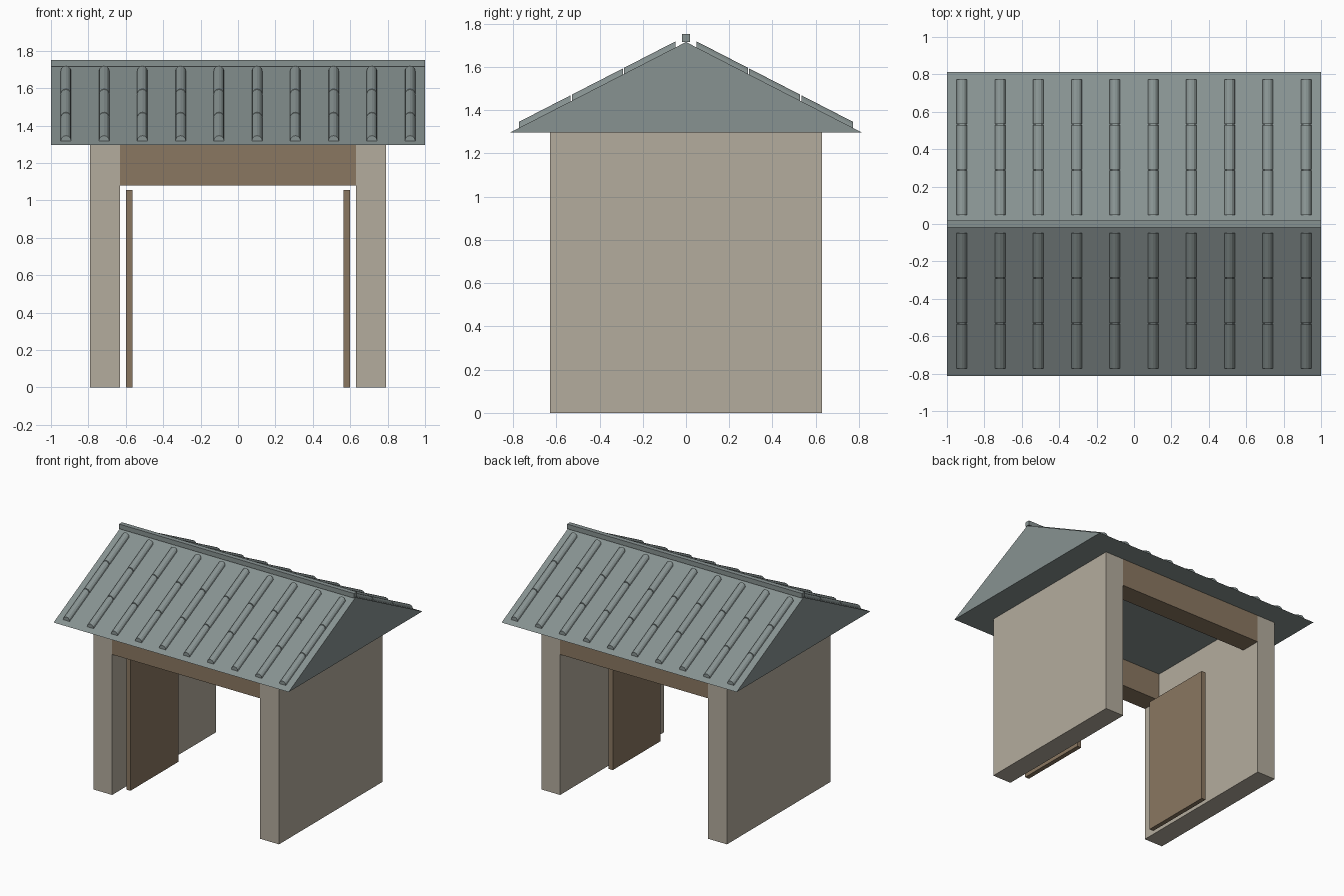
import bpy
import math

if "Cube" in bpy.data.objects:
    bpy.data.objects.remove(bpy.data.objects["Cube"])


def srgb(r, g, b):
    def lin(c):
        c /= 255
        return c / 12.92 if c <= 0.04045 else ((c + 0.055) / 1.055) ** 2.4
    return (lin(r), lin(g), lin(b), 1.0)


def material(name, rgb):
    m = bpy.data.materials.new(name)
    m.diffuse_color = srgb(*rgb)
    m.use_nodes = True
    m.node_tree.nodes["Principled BSDF"].inputs["Base Color"].default_value = m.diffuse_color
    return m


PLASTER = material("warm plaster", (180, 172, 157))
WOOD = material("brown wood", (138, 119, 97))
TILE = material("grey green tile", (135, 146, 145))


def mesh_object(name, verts, faces, mat):
    me = bpy.data.meshes.new(name)
    me.from_pydata(verts, [], faces)
    me.materials.append(mat)
    ob = bpy.data.objects.new(name, me)
    bpy.context.collection.objects.link(ob)
    return ob


def prism(start, end):
    """Vertices and faces of a solid between two matching outlines."""
    n = len(start)
    faces = [tuple(reversed(range(n))), tuple(range(n, 2 * n))]
    faces += [(i, (i + 1) % n, n + (i + 1) % n, n + i) for i in range(n)]
    return start + end, faces


def box(name, x, y, z, mat):
    outline = [(x[0], y[0]), (x[1], y[0]), (x[1], y[1]), (x[0], y[1])]
    v, f = prism([(a, b, z[0]) for a, b in outline],
                 [(a, b, z[1]) for a, b in outline])
    return mesh_object(name, v, f, mat)


EAVE, APEX, HALF_DEPTH = 1.297, 1.715, 0.813
SLOPE = (APEX - EAVE) / HALF_DEPTH

# Side walls and open door leaves
for label, s in (("left", -1), ("right", 1)):
    box(label + "_wall", sorted((s * 0.63, s * 0.79)), (-0.63, 0.63), (0, EAVE), PLASTER)
    box(label + "_door", sorted((s * 0.565, s * 0.60)), (-0.50, 0.083), (0, 1.055), WOOD)

# Lintel beams between the walls
for label, s in (("front", -1), ("back", 1)):
    box(label + "_lintel", (-0.63, 0.63), sorted((s * 0.47, s * 0.63)), (1.08, EAVE), WOOD)

# Solid gabled roof
gable = [(-HALF_DEPTH, EAVE), (HALF_DEPTH, EAVE), (0, APEX)]
v, f = prism([(-1, y, z) for y, z in gable], [(1, y, z) for y, z in gable])
mesh_object("roof", v, f, TILE)

# Ridge beam
box("ridge_beam", (-1, 1), (-0.018, 0.018), (APEX, 1.751), TILE)

# Rows of half-round cover tiles, three along each slope
RADIUS, SIDES = 0.028, 6
arc = [(RADIUS * math.cos(math.pi * i / SIDES), RADIUS * math.sin(math.pi * i / SIDES))
       for i in range(SIDES + 1)]
for label, s in (("front", -1), ("back", 1)):
    verts, faces = [], []
    for col in range(10):
        cx = -0.92 + col * 1.84 / 9
        for y0, y1 in ((0.048, 0.286), (0.292, 0.528), (0.534, 0.772)):
            ends = [[(cx - s * dx, s * y, APEX - SLOPE * y + dz) for dx, dz in arc]
                    for y in (y0, y1)]
            pv, pf = prism(*ends)
            base = len(verts)
            verts += pv
            faces += [tuple(base + i for i in face) for face in pf]
    mesh_object(label + "_cover_tiles", verts, faces, TILE)

# Consistent outward normals
import bmesh
for ob in bpy.context.collection.objects:
    bm = bmesh.new()
    bm.from_mesh(ob.data)
    bmesh.ops.recalc_face_normals(bm, faces=bm.faces)
    bm.to_mesh(ob.data)
    bm.free()
